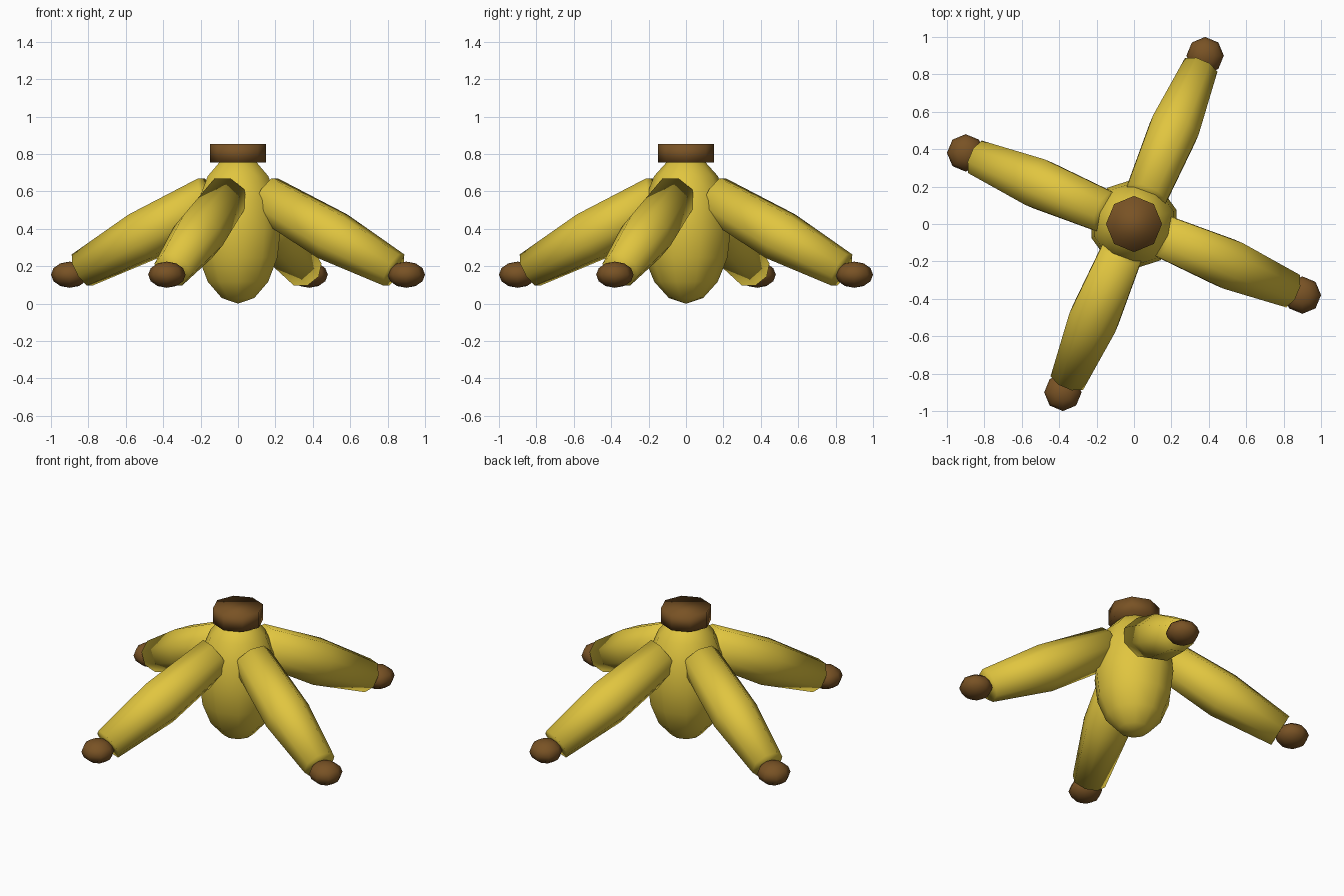
import bpy, bmesh, math
from mathutils import Vector, Matrix

if "Cube" in bpy.data.objects:
    bpy.data.objects.remove(bpy.data.objects["Cube"])


def mat(name, rgb):
    m = bpy.data.materials.new(name)
    m.diffuse_color = (*rgb, 1)
    m.use_nodes = True
    m.node_tree.nodes["Principled BSDF"].inputs["Base Color"].default_value = m.diffuse_color
    return m


YELLOW = mat("banana_yellow", (0.75, 0.56, 0.05))
BROWN = mat("stem_brown", (0.19, 0.085, 0.018))


def finish(name, bm, material, smooth=True):
    bmesh.ops.recalc_face_normals(bm, faces=bm.faces)
    for f in bm.faces:
        f.smooth = smooth
    me = bpy.data.meshes.new(name)
    bm.to_mesh(me)
    bm.free()
    me.materials.append(material)
    ob = bpy.data.objects.new(name, me)
    bpy.context.collection.objects.link(ob)
    return ob


def ball(name, centre, scale, segs, rings, material):
    bm = bmesh.new()
    bmesh.ops.create_uvsphere(bm, u_segments=segs, v_segments=rings, radius=1,
        matrix=Matrix.Translation(centre) @ Matrix.Diagonal((*scale, 1)))
    return finish(name, bm, material)


def fruit(name, angle):
    # (distance from centre, height, radius) of each ring, base to tip
    stations = [(0.16, 0.57, 0.122), (0.55, 0.36, 0.143), (0.905, 0.18, 0.102)]
    out = Vector((math.cos(angle), math.sin(angle), 0))
    side = Vector((-out.y, out.x, 0))
    axis = (out * 0.745 - Vector((0, 0, 0.39))).normalized()
    up = axis.cross(side)
    bm = bmesh.new()
    loops = []
    for d, z, r in stations:
        c = out * d + Vector((0, 0, z))
        loops.append([bm.verts.new(c + r * (side * math.cos(a) + up * math.sin(a)))
                      for a in [math.pi * (k + 0.5) / 4 for k in range(8)]])
    for lo, hi in zip(loops, loops[1:]):
        for k in range(8):
            n = (k + 1) % 8
            bm.faces.new((lo[k], lo[n], hi[n], hi[k]))
    bm.faces.new(loops[0])
    bm.faces.new(loops[-1])
    return finish(name, bm, YELLOW)


# central upright fruit
ball("centre_fruit", (0, 0, 0.4), (0.24, 0.24, 0.4), 10, 8, YELLOW)

# stem cap on top
bm = bmesh.new()
bmesh.ops.create_cone(bm, cap_ends=True, segments=8, radius1=0.15, radius2=0.15,
                      depth=0.1, matrix=Matrix.Translation((0, 0, 0.805)))
finish("stem_cap", bm, BROWN)

# four drooping fruits with brown tips
for i in range(4):
    a = math.radians(-22.9 + 90 * i)
    fruit(f"fruit_{i + 1}", a)
    ball(f"fruit_tip_{i + 1}", (0.977 * math.cos(a), 0.977 * math.sin(a), 0.155),
         (0.1, 0.1, 0.07), 8, 6, BROWN)
